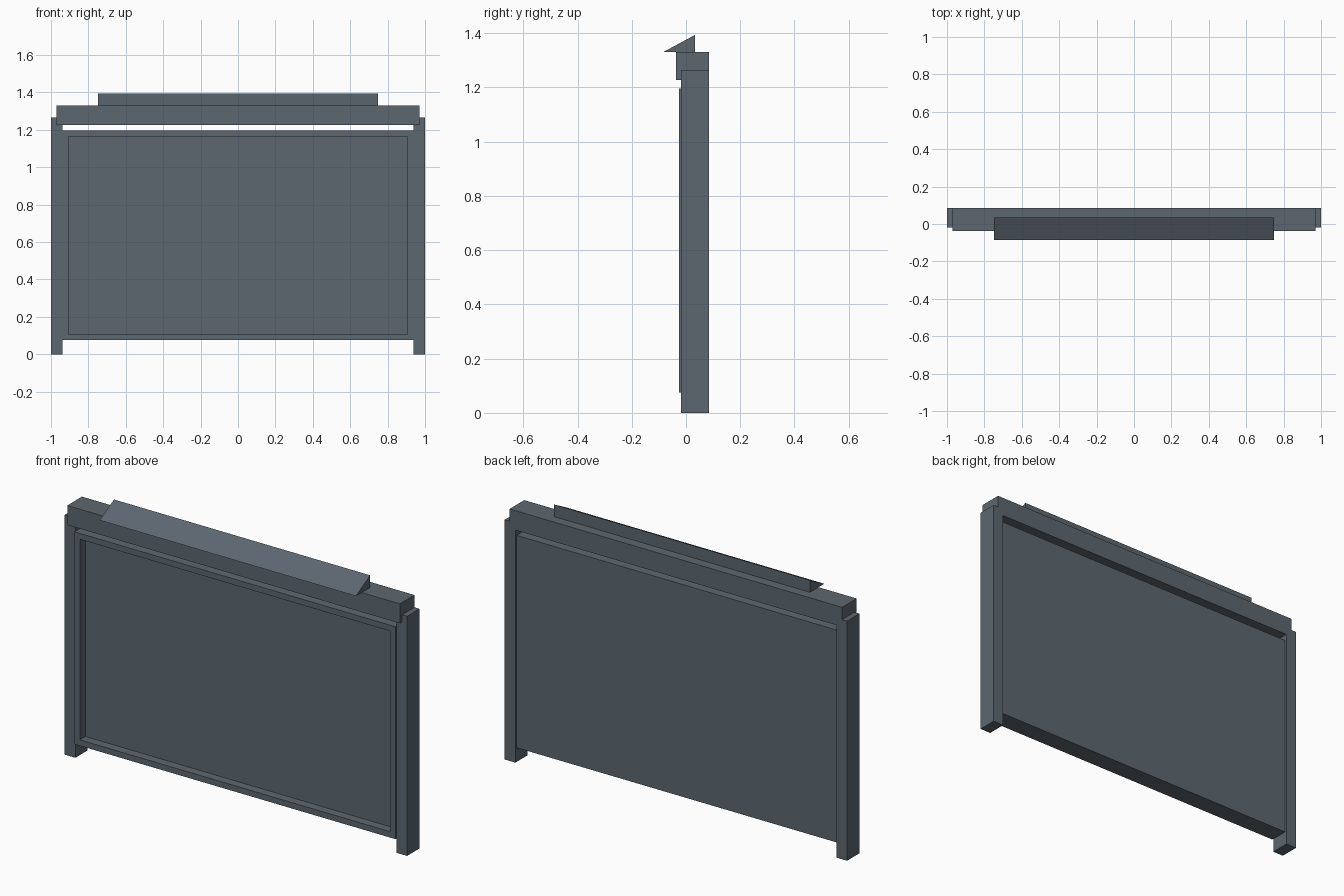
import bpy, bmesh

if "Cube" in bpy.data.objects:
    bpy.data.objects.remove(bpy.data.objects["Cube"])

metal = bpy.data.materials.new("slate grey")
metal.diffuse_color = (0.11, 0.137, 0.162, 1)
metal.use_nodes = True
metal.node_tree.nodes["Principled BSDF"].inputs["Base Color"].default_value = metal.diffuse_color


def finish(name, bm):
    bmesh.ops.recalc_face_normals(bm, faces=bm.faces)
    me = bpy.data.meshes.new(name)
    bm.to_mesh(me)
    bm.free()
    me.materials.append(metal)
    ob = bpy.data.objects.new(name, me)
    bpy.context.collection.objects.link(ob)
    return ob


def box_mesh(x0, x1, y0, y1, z0, z1):
    bm = bmesh.new()
    bmesh.ops.create_cube(bm, size=1)
    for v in bm.verts:
        v.co = (x1 if v.co.x > 0 else x0,
                y1 if v.co.y > 0 else y0,
                z1 if v.co.z > 0 else z0)
    return bm


# Side posts
for side, x0, x1 in (("left", -1, -0.937), ("right", 0.937, 1)):
    finish(side + "_post", box_mesh(x0, x1, -0.018, 0.085, 0, 1.265))

# Top beam
finish("top_beam", box_mesh(-0.971, 0.971, -0.037, 0.085, 1.227, 1.33))

# Screen panel with a recessed front
bm = box_mesh(-0.937, 0.937, -0.026, 0.075, 0.075, 1.196)
front = min(bm.faces, key=lambda f: f.calc_center_median().y)
bmesh.ops.inset_region(bm, faces=[front], thickness=0.044)
floor = bmesh.ops.extrude_face_region(bm, geom=[front])["geom"]
bmesh.ops.translate(bm, vec=(0, 0.046, 0),
                    verts=[g for g in floor if isinstance(g, bmesh.types.BMVert)])
if front.is_valid:
    bmesh.ops.delete(bm, geom=[front], context='FACES_ONLY')
finish("screen_panel", bm)

# Sloped wedge on top
bm = bmesh.new()
profile = [(-0.085, 1.33), (0.034, 1.33), (0.034, 1.394)]
end = bm.faces.new([bm.verts.new((-0.748, y, z)) for y, z in profile])
geom = bmesh.ops.extrude_face_region(bm, geom=[end], use_keep_orig=True)["geom"]
bmesh.ops.translate(bm, vec=(1.496, 0, 0),
                    verts=[g for g in geom if isinstance(g, bmesh.types.BMVert)])
finish("top_wedge", bm)
